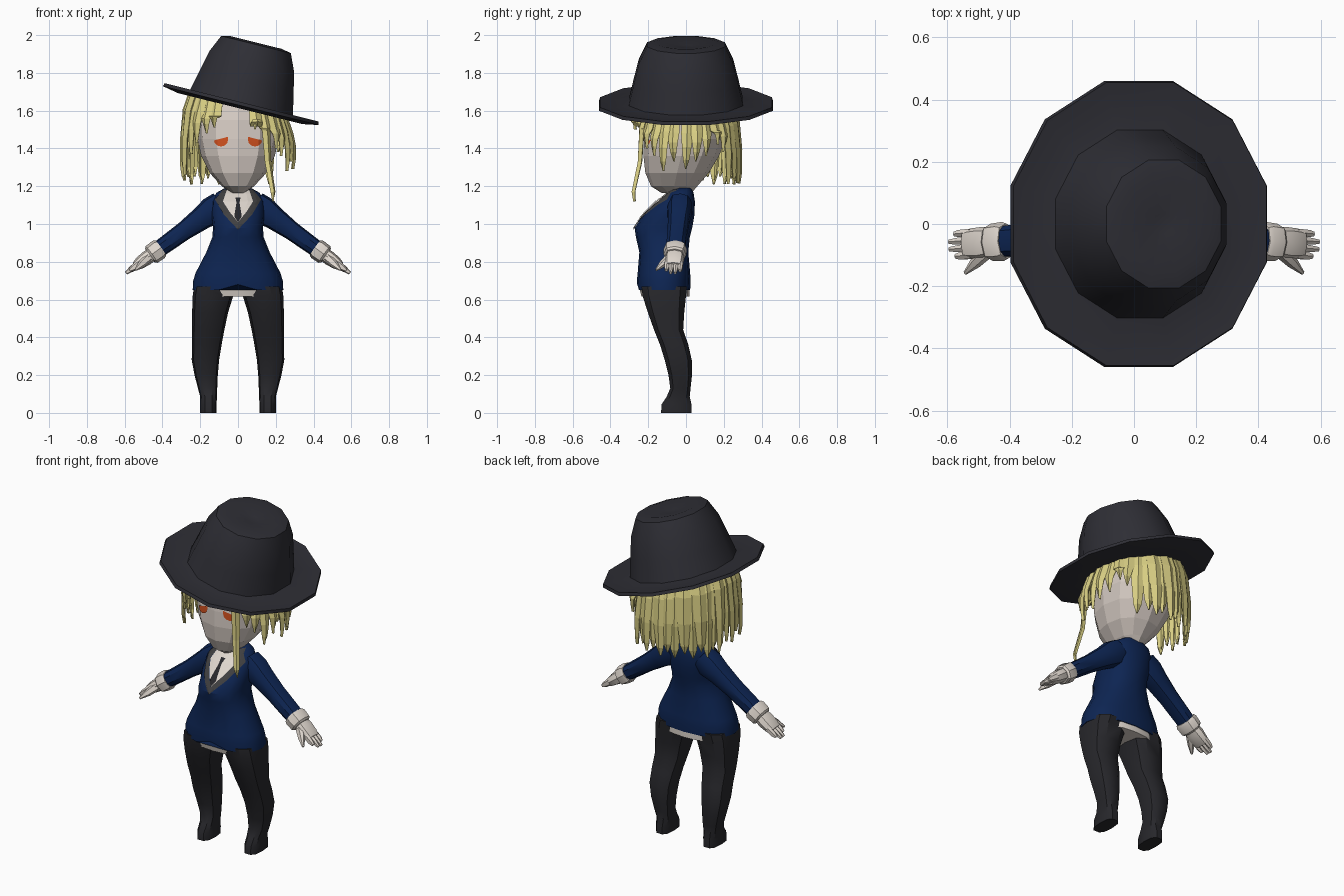
import bpy, bmesh, random
from math import sin, cos, radians, pi, copysign
from mathutils import Vector, Matrix
from mathutils.bvhtree import BVHTree

if "Cube" in bpy.data.objects:
    bpy.data.objects.remove(bpy.data.objects["Cube"])
random.seed(4)


def material(name, *rgb):
    m = bpy.data.materials.new(name)
    m.use_nodes = True
    m.diffuse_color = (*rgb, 1)
    m.node_tree.nodes["Principled BSDF"].inputs["Base Color"].default_value = (*rgb, 1)
    return m


felt = material("charcoal felt", .027, .027, .035)
cloth = material("black cloth", .02, .02, .024)
navy = material("navy jacket", .004, .018, .085)
pale = material("pale skin", .66, .59, .54)
linen = material("white linen", .74, .68, .62)
blond = material("blond hair", .69, .62, .23)
grey = material("dark grey trim", .05, .05, .052)
orange = material("orange iris", .62, .08, .013)


def build(name, verts, faces, mat, smooth=True, mirror=False, thick=0):
    mesh = bpy.data.meshes.new(name)
    mesh.from_pydata(verts, [], faces)
    bm = bmesh.new()
    bm.from_mesh(mesh)
    bmesh.ops.recalc_face_normals(bm, faces=bm.faces)
    bm.to_mesh(mesh)
    bm.free()
    mesh.materials.append(mat)
    ob = bpy.data.objects.new(name, mesh)
    bpy.context.collection.objects.link(ob)
    if smooth:
        bpy.ops.object.select_all(action='DESELECT')
        ob.select_set(True)
        bpy.context.view_layer.objects.active = ob
        bpy.ops.object.shade_smooth_by_angle(angle=radians(35))
    if mirror:
        ob.modifiers.new("Mirror", 'MIRROR')
    if thick:
        ob.modifiers.new("Solidify", 'SOLIDIFY').thickness = thick
    return ob


def loft(name, rings, mat, sides=12, boxy=.85, phase=0, matrix=Matrix(), **kw):
    """Skin over rings given as (z, x min, x max, y min, y max)."""
    def power(v):
        return copysign(abs(v) ** boxy, v) if abs(v) > 1e-6 else 0
    verts, faces = [], []
    for z, xa, xb, ya, yb in rings:
        for i in range(sides):
            a = 2 * pi * i / sides + phase
            x = (xa + xb) / 2 + (xb - xa) / 2 * power(cos(a))
            y = (ya + yb) / 2 + (yb - ya) / 2 * power(sin(a))
            verts.append(matrix @ Vector((x, y, z)))
    for r in range(len(rings) - 1):
        for i in range(sides):
            j = (i + 1) % sides
            a, b = r * sides, (r + 1) * sides
            faces.append((a + i, a + j, b + j, b + i))
    faces.append(tuple(range(sides)))
    faces.append(tuple(range(len(verts) - sides, len(verts))))
    return build(name, verts, faces, mat, **kw)


def limb(name, start, end, rings, mat, y=0, **kw):
    """Loft along a slanted axis; rings are (distance, half height, half depth)."""
    start = Vector(start)
    d = (Vector(end) - start).normalized()
    side = (Vector((0, 1, 0)) - d * d.y).normalized()
    rot = Matrix((side.cross(d), side, d)).transposed().to_4x4()
    return loft(name, [(t, -h, h, y - w, y + w) for t, h, w in rings], mat, boxy=.8,
                matrix=Matrix.Translation(start) @ rot, mirror=True, **kw)


def patch(name, edge_a, edge_b, mat, target, lift, steps=6, fine=3, **kw):
    """Thin plate between two (x, z) polylines, laid on the front of a part."""
    mesh = target.data
    tree = BVHTree.FromPolygons([v.co for v in mesh.vertices],
                                [tuple(p.vertices) for p in mesh.polygons])

    def refine(line):
        pts = [Vector(p) for p in line]
        out = [p.lerp(q, k / fine) for p, q in zip(pts, pts[1:]) for k in range(fine)]
        return out + [pts[-1]]
    a, b = refine(edge_a), refine(edge_b)
    verts, faces, n = [], [], len(a)
    for s in range(steps + 1):
        for p, q in zip(a, b):
            x, z = p.lerp(q, s / steps)
            hit = tree.ray_cast(Vector((x, -2, z)), Vector((0, 1, 0)))[0]
            hit = hit or tree.find_nearest(Vector((x, -.1, z)))[0]
            verts.append((x, hit.y - lift, z))
    for s in range(steps):
        for i in range(n - 1):
            k = s * n + i
            faces.append((k, k + 1, k + n + 1, k + n))
    return build(name, verts, faces, mat, smooth=False, **kw)


# Hat: a tilted lathe, crown and brim in one
tilt = Matrix.Translation((.012, 0, 1.615)) @ Matrix.Rotation(radians(14), 4, 'Y')
profile = [(.03, .335), (.14, .356), (.19, .345), (.23, .255), (.255, .145), (.28, .03),
           (.35, .022), (.42, .03), (.425, .012), (.34, -.004), (.27, -.004)]
loft("hat", [(h, -r * 1.035, r * 1.035, -r * 1.12, r * 1.12) for r, h in profile], felt,
     boxy=1, phase=radians(15), matrix=tilt)

# Head and neck
head = loft("head", [(z, -w, w, f, b) for z, w, f, b in [
    (1.165, .035, -.13, .03), (1.2, .085, -.185, .06), (1.27, .15, -.215, .12),
    (1.36, .195, -.225, .175), (1.45, .215, -.222, .21), (1.55, .22, -.21, .22),
    (1.65, .2, -.18, .2), (1.75, .12, -.1, .12)]], pale, boxy=.9, smooth=False)
loft("neck", [(1.12, -.055, .055, -.08, .03), (1.22, -.05, .05, -.08, .03)], pale, sides=8)

# Eyes: half discs with a flat upper lid
arc = [radians(180 + 30 * i) for i in range(7)]
for name, s in (("left_eye", 1), ("right_eye", -1)):
    lid = [(s * (.09 + .038 * cos(a)), 1.452 - s * .01 * cos(a) * s) for a in arc]
    low = [(s * (.09 + .038 * cos(a)), 1.447 + .037 * sin(a)) for a in arc]
    patch(name, lid, low, orange, head, .006, steps=2, fine=1)

# Hair: tapered locks hanging from under the brim
hair_verts, hair_faces = [], []


def lock(angle, tip, half=7, flare=0):
    r0 = random.uniform(-.008, .008)
    drift = random.uniform(-3, 3)
    top = 1.615 - .25 * .25 * cos(radians(angle))
    levels = [(top + .03, .25, 1), (top - .07, .285, 1), (top * .45 + tip * .55, .3, .75),
              (tip + .05, .298 + flare, .5), (tip, .29 + flare, .08)]
    base = len(hair_verts)
    for k, (z, r, w) in enumerate(levels):
        for s, bulge in ((-1, 0), (0, .012), (1, 0)):
            a = radians(angle + s * half * w + drift * k / 4)
            rr = r + r0 + bulge
            hair_verts.append((rr * cos(a), rr * .94 * sin(a), z))
    for k in range(len(levels) - 1):
        for i in range(2):
            v = base + k * 3 + i
            hair_faces.append((v, v + 1, v + 4, v + 3))


for i, tip in enumerate([1.29, 1.33, 1.36, 1.42, 1.38]):              # left side, ragged
    lock(2 + 11 * i, tip)
for i in range(12):                                                  # back, long and full
    lock(57 + 9 * i, 1.2 + .04 * (i % 2) + .02 * random.random(), 9)
for i, tip in enumerate([1.23, 1.27, 1.25, 1.3, 1.26, 1.37, 1.43, 1.48, 1.51]):  # right side
    lock(164 + 10 * i, tip, 7.5)
for i, tip in enumerate([1.5, 1.44, 1.4, 1.36, 1.28, 1.33]):          # left fringe
    lock(-70 + 11 * i, tip)
lock(-60, 1.12, 5, .045)
build("hair", hair_verts, hair_faces, blond, smooth=False, thick=.008)

# Jacket body with a small notch at the front hem
jacket = loft("jacket", [(z, -w, w, f, b) for z, w, f, b in [
    (.65, .24, -.258, .022), (.7, .237, -.26, .025), (.74, .225, -.256, .022),
    (.85, .168, -.247, .012), (.93, .136, -.265, .02), (.98, .132, -.272, .033),
    (1.05, .14, -.225, .045), (1.12, .138, -.155, .047), (1.165, .115, -.1, .04),
    (1.19, .07, -.06, .03)]], navy, sides=16)
for v in jacket.data.vertices:
    if v.co.z < .66 and abs(v.co.x) < .02 and v.co.y < -.2:
        v.co.z += .03
loft("shirt_hem", [(.615, -.19, .19, -.235, .018), (.67, -.21, .21, -.25, .018)], linen,
     sides=16)

# Shirt front, lapels and tie
opening = [(-.058, 1.183), (-.08, 1.12), (-.045, 1.065), (0, 1.01)]
lapel = [(-.08, 1.183), (-.122, 1.13), (-.075, 1.05), (0, .97)]
flip = [(-x, z) for x, z in opening]
patch("shirt_front", opening, flip, linen, jacket, .004)
patch("lapels", lapel, opening, grey, jacket, .007, mirror=True)
patch("tie", [(-.014, 1.14), (-.008, 1.115), (-.02, 1.04), (0, 1.01)],
      [(.014, 1.14), (.008, 1.115), (.02, 1.04), (0, 1.01)], cloth, jacket, .009, steps=2)
loft("collar", [(1.165, -.07, .07, -.09, .036), (1.2, -.056, .056, -.082, .034)], linen, sides=10)

# Sleeves and gloved hands
shoulder, fingertip = (.09, -.03, 1.105), (.6, -.07, .735)
limb("sleeves", shoulder, fingertip, [(0, .07, .06), (.06, .075, .066), (.13, .062, .06),
     (.24, .05, .054), (.36, .046, .052), (.42, .044, .05)], navy, sides=10)
limb("glove_cuffs", shoulder, fingertip, [(.395, .05, .057), (.41, .056, .063),
     (.455, .054, .06), (.465, .045, .05)], linen, sides=8)
limb("palms", shoulder, fingertip, [(.45, .036, .045), (.49, .038, .052), (.535, .032, .05),
     (.56, .024, .045)], linen, sides=8)
for i, name in enumerate(("index", "middle", "ring", "little")):
    reach = .6 + .022 * (i in (1, 2))
    limb(name + "_fingers", shoulder, fingertip, [(.535, .02, .014), (.58, .017, .013),
         (reach, .009, .008)], linen, y=-.036 + .024 * i, sides=6)
limb("thumbs", (.475, -.09, .82), (.545, -.16, .755),
     [(0, .024, .022), (.06, .02, .017), (.115, .006, .006)], linen, sides=6)

# Trouser legs ending in shoes
loft("legs", [(0, .113, .2, -.135, .032), (.045, .113, .2, -.132, .032),
              (.085, .112, .2, -.105, .022), (.13, .11, .212, -.085, .026),
              (.2, .107, .23, -.095, .034), (.28, .1, .245, -.115, .033),
              (.36, .087, .244, -.14, .015), (.44, .072, .244, -.172, -.012),
              (.53, .053, .243, -.205, -.006), (.62, .025, .24, -.234, .004),
              (.67, .004, .232, -.24, .01)], cloth, sides=10, boxy=.7, mirror=True)
